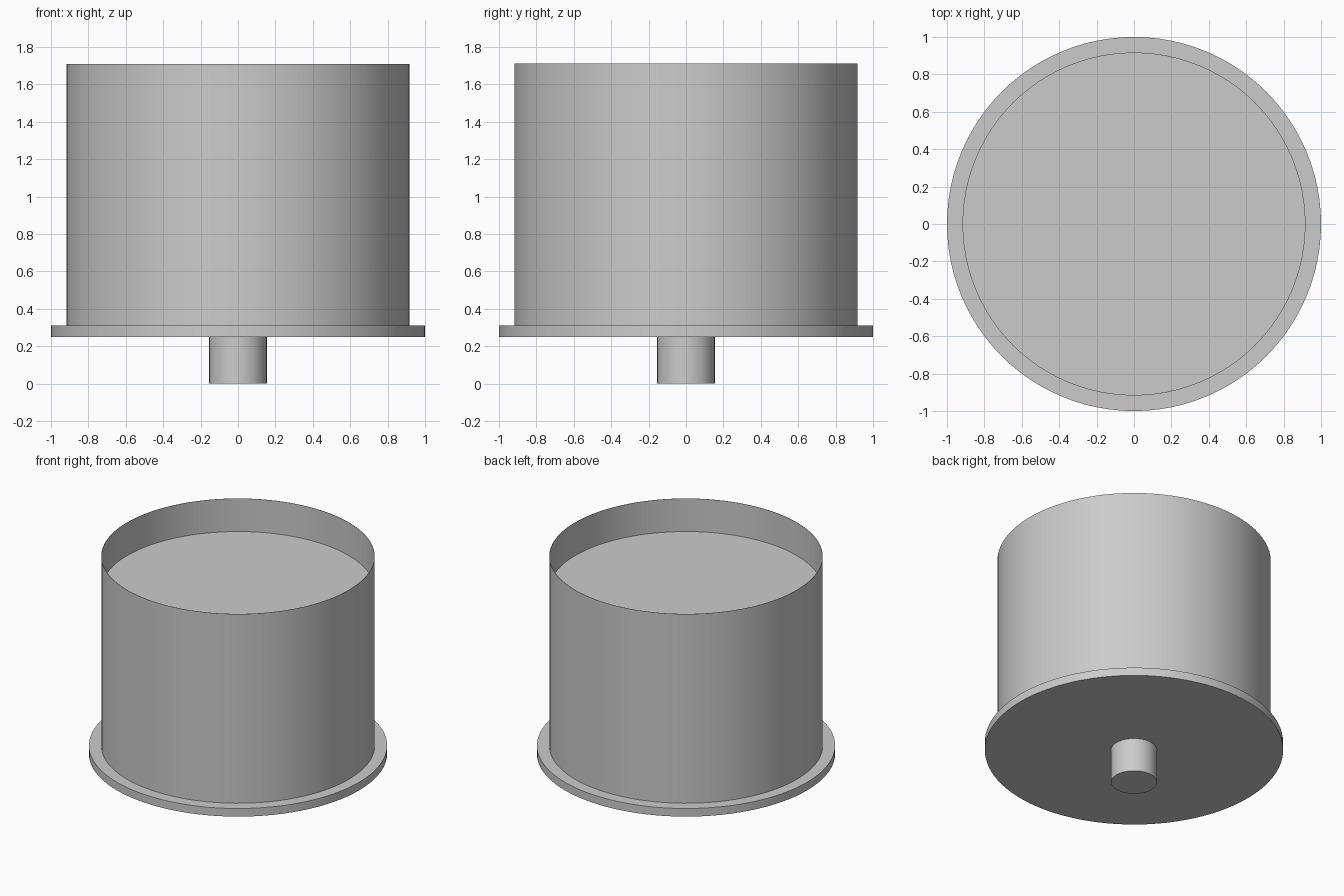
import bpy
import bmesh
import math

SEGMENTS = 96

old = bpy.data.objects.get("Cube")
if old:
    bpy.data.objects.remove(old, do_unlink=True)

grey = bpy.data.materials.new("plain grey")
grey.use_nodes = True
colour = (0.6, 0.6, 0.6, 1)
grey.diffuse_color = colour
grey.node_tree.nodes["Principled BSDF"].inputs["Base Color"].default_value = colour


def lathe(name, profile):
    """Spin a (radius, height) profile around the z axis."""
    bm = bmesh.new()
    verts = [bm.verts.new((r, 0, z)) for r, z in profile]
    edges = [bm.edges.new(pair) for pair in zip(verts, verts[1:])]
    bmesh.ops.spin(bm, geom=verts + edges, cent=(0, 0, 0), axis=(0, 0, 1),
                   angle=math.tau, steps=SEGMENTS, use_merge=True)
    bmesh.ops.remove_doubles(bm, verts=bm.verts[:], dist=0.0001)
    bmesh.ops.recalc_face_normals(bm, faces=bm.faces[:])
    mesh = bpy.data.meshes.new(name)
    bm.to_mesh(mesh)
    bm.free()
    mesh.materials.append(grey)
    obj = bpy.data.objects.new(name, mesh)
    bpy.context.collection.objects.link(obj)
    bpy.ops.object.select_all(action="DESELECT")
    obj.select_set(True)
    bpy.context.view_layer.objects.active = obj
    bpy.ops.object.shade_smooth_by_angle(angle=math.radians(30))
    return obj


def cylinder(name, radius, bottom, top):
    return lathe(name, [(0, bottom), (radius, bottom), (radius, top), (0, top)])


# Short stub under the base
cylinder("bottom_stub", 0.154, 0, 0.25)

# Wide base flange
cylinder("base_flange", 1.0, 0.25, 0.31)

# Drum with a paper-thin rim standing above its recessed top
WALL, RIM, RECESS = 0.917, 1.71, 1.466
lathe("drum_body", [(WALL, 0.31), (WALL, RIM), (WALL - 0.002, RIM),
                    (WALL - 0.002, RECESS), (0, RECESS)])
